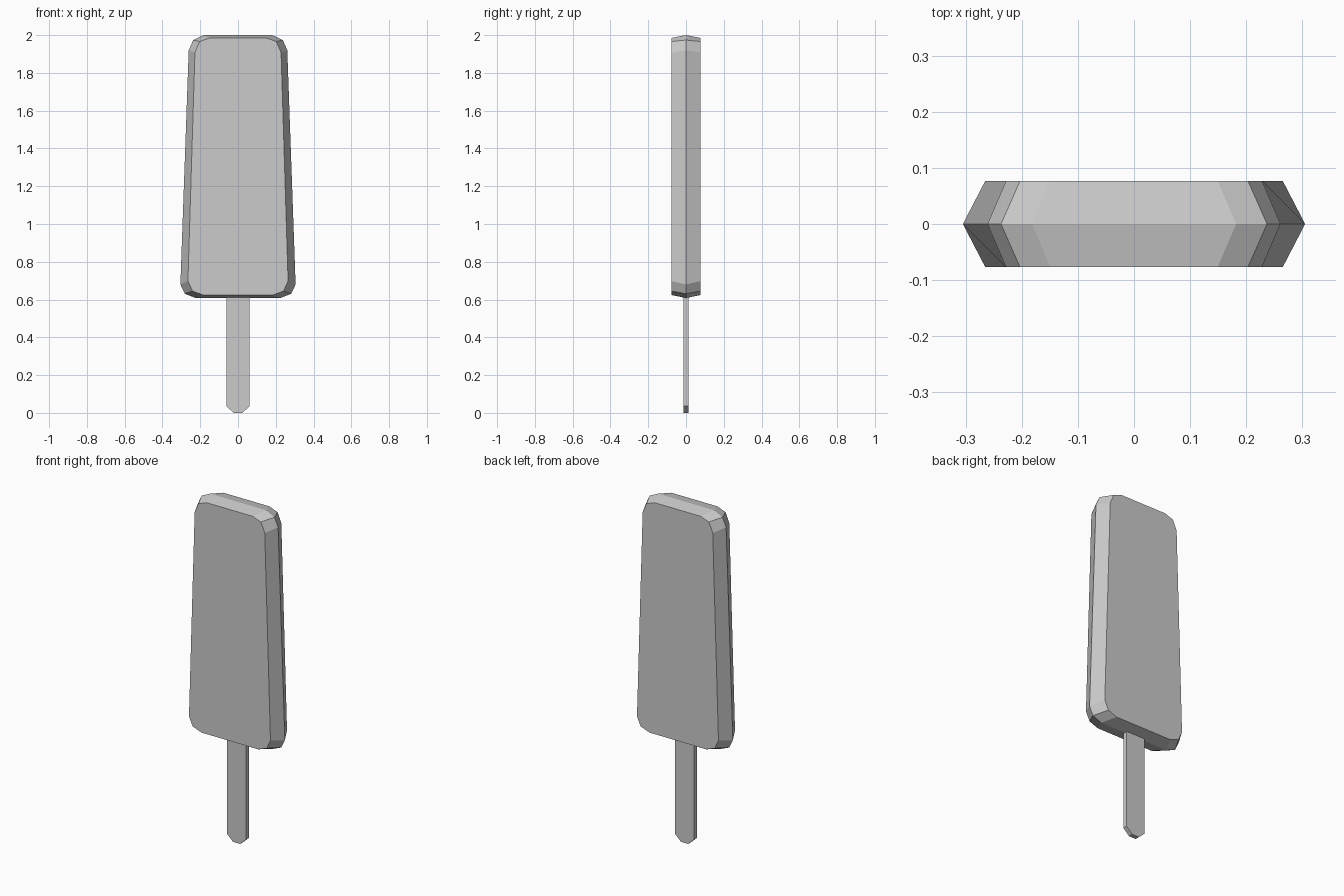
import bpy, bmesh

if "Cube" in bpy.data.objects:
    bpy.data.objects.remove(bpy.data.objects["Cube"])


def loft(name, rings):
    """Skin matching closed half-profile rings (y, [(x, z)...]), mirrored in x, capped at both ends."""
    bm = bmesh.new()
    loops = []
    for y, half in rings:
        pts = half + [(-x, z) for x, z in reversed(half)]
        loops.append([bm.verts.new((x, y, z)) for x, z in pts])
    n = len(loops[0])
    for a, b in zip(loops, loops[1:]):
        for i in range(n):
            j = (i + 1) % n
            bm.faces.new((a[i], a[j], b[j], b[i]))
    bm.faces.new(loops[0])
    bm.faces.new(loops[-1])
    bmesh.ops.recalc_face_normals(bm, faces=bm.faces)
    mesh = bpy.data.meshes.new(name)
    bm.to_mesh(mesh)
    bm.free()
    obj = bpy.data.objects.new(name, mesh)
    bpy.context.collection.objects.link(obj)
    return obj


# Tapered ice bar: wide middle ridge, smaller flat front and back
face = [(0.184, 0.624), (0.241, 0.645), (0.265, 0.698),
        (0.228, 1.908), (0.203, 1.966), (0.149, 1.985)]
ridge = [(0.225, 0.608), (0.282, 0.631), (0.305, 0.68),
         (0.261, 1.92), (0.237, 1.974), (0.182, 2.0)]
loft("ice_bar", [(-0.077, face), (0.0, ridge), (0.077, face)])

# Flat stick with a clipped lower end
stick = [(0.023, 0.0), (0.062, 0.036), (0.062, 0.64)]
loft("stick", [(-0.013, stick), (0.013, stick)])
